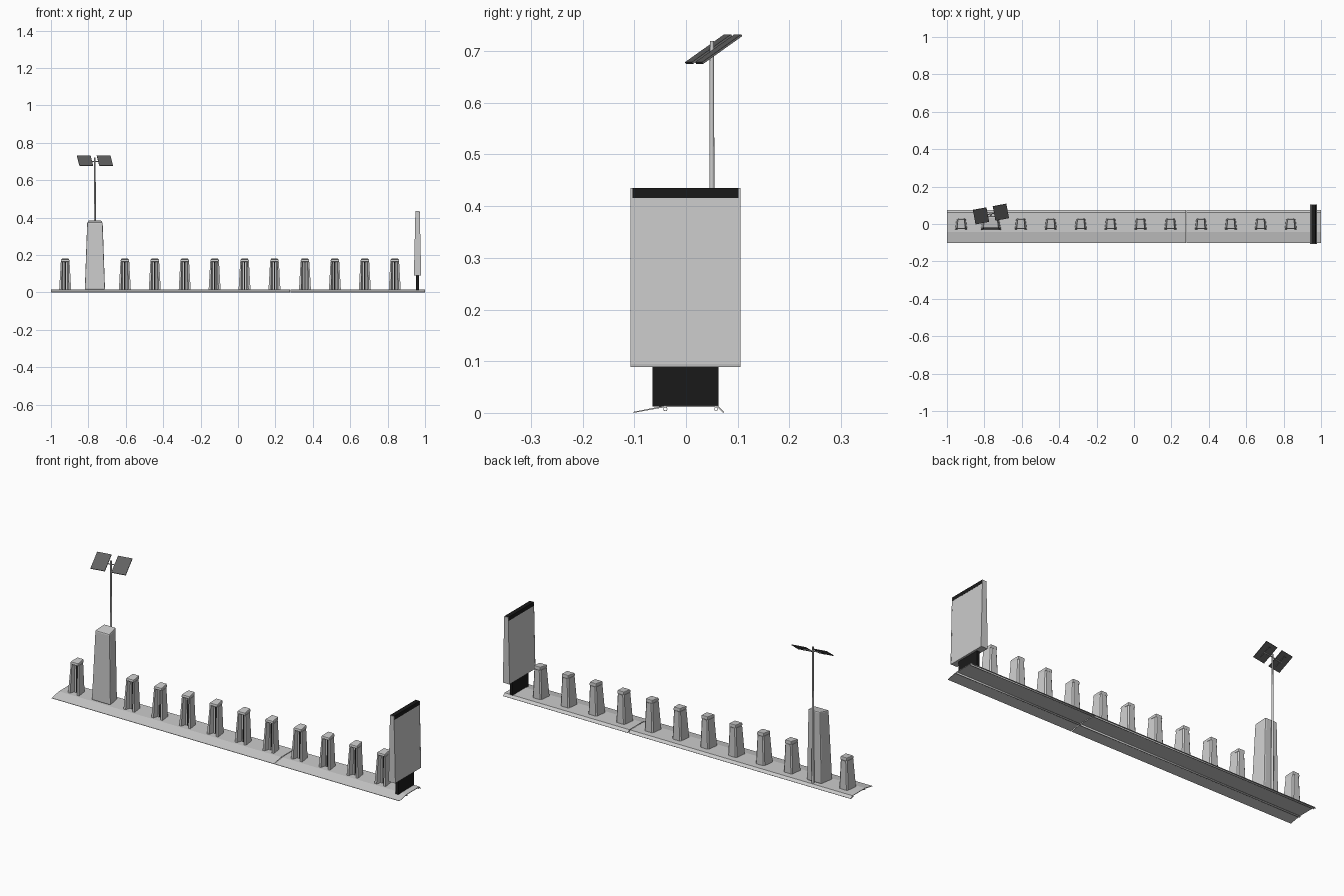
import bpy, bmesh, math
from mathutils import Vector, Matrix

if "Cube" in bpy.data.objects:
    bpy.data.objects.remove(bpy.data.objects["Cube"])


def mat(name, c):
    m = bpy.data.materials.new(name)
    m.diffuse_color = (c, c, c, 1)
    m.use_nodes = True
    m.node_tree.nodes["Principled BSDF"].inputs["Base Color"].default_value = m.diffuse_color
    return m


BLACK = mat("black", 0.01)
DARK = mat("dark_grey", 0.12)
LIGHT = mat("light_grey", 0.85)


def make(name, bm, material=None, bevel=0):
    bmesh.ops.recalc_face_normals(bm, faces=bm.faces)
    me = bpy.data.meshes.new(name)
    bm.to_mesh(me)
    bm.free()
    ob = bpy.data.objects.new(name, me)
    bpy.context.collection.objects.link(ob)
    if material:
        me.materials.append(material)
    if bevel:
        b = ob.modifiers.new("bevel", 'BEVEL')
        b.width, b.segments = bevel, 2
        b.limit_method, b.angle_limit = 'ANGLE', math.radians(40)
    return ob


def loft(name, rings, material=None, bevel=0):
    """Closed solid through rings of equal point count."""
    bm = bmesh.new()
    rs = [[bm.verts.new(p) for p in r] for r in rings]
    n = len(rs[0])
    for a, b in zip(rs, rs[1:]):
        for i in range(n):
            j = (i + 1) % n
            bm.faces.new((a[i], a[j], b[j], b[i]))
    bm.faces.new(rs[0])
    bm.faces.new(rs[-1])
    return make(name, bm, material, bevel)


def trap(cx, front, back, y0, y1, z0, z1=None):
    """Trapezoid ring: half widths at the front and back, heights at each."""
    z1 = z0 if z1 is None else z1
    return [(cx - front, y0, z0), (cx + front, y0, z0), (cx + back, y1, z1), (cx - back, y1, z1)]


def box(name, lo, hi, material=None):
    x, w = (lo[0] + hi[0]) / 2, (hi[0] - lo[0]) / 2
    return loft(name, [trap(x, w, w, lo[1], hi[1], z) for z in (lo[2], hi[2])], material)


def rod(name, p0, p1, r0, r1, sides=16, hollow=False, material=None):
    p0, p1 = Vector(p0), Vector(p1)
    d = p1 - p0
    bm = bmesh.new()
    m = Matrix.Translation((p0 + p1) / 2) @ d.to_track_quat('Z', 'Y').to_matrix().to_4x4()
    bmesh.ops.create_cone(bm, cap_ends=not hollow, segments=sides, radius1=r0, radius2=r1,
                          depth=d.length, matrix=m)
    for f in bm.faces:
        f.smooth = len(f.verts) == 4
    ob = make(name, bm, material)
    if hollow:
        ob.modifiers.new("wall", 'SOLIDIFY').thickness = 0.001
    return ob


# Ground plates: thin folded sheets in two lengths, with tubes underneath
TOP = 0.014
profile = [(-0.102, 0.002), (-0.042, TOP), (0.062, TOP), (0.074, 0.002),
           (0.072, 0.0), (0.061, TOP - 0.003), (-0.041, TOP - 0.003), (-0.102, 0.0)]
for side, xa, xb in (("left", -1, 0.278), ("right", 0.282, 1)):
    loft(side + "_ground_plate", [[(x, y, z) for y, z in profile] for x in (xa, xb)])
    for end, y in (("front", -0.04), ("back", 0.058)):
        rod(f"{side}_{end}_tube", (xa, y, 0.0075), (xb, y, 0.0075), 0.004, 0.004, 12, True)


# Bike docks: tapered shell open at the front, sloping cap, inner liner and slot
def dock(cx, i):
    def ring(z, f, b, y0, y1, wall, deep):
        return [(cx - f, y0, z), (cx - f + wall, y0, z), (cx - 0.011, deep, z),
                (cx + 0.011, deep, z), (cx + f - wall, y0, z), (cx + f, y0, z),
                (cx + b, y1 - 0.006, z), (cx + b - 0.006, y1, z),
                (cx - b + 0.006, y1, z), (cx - b, y1 - 0.006, z)]
    loft(f"dock_shell_{i}", [ring(TOP, 0.032, 0.025, -0.03, 0.03, 0.012, 0.0),
                             ring(0.163, 0.0235, 0.019, -0.02, 0.027, 0.007, 0.003)])
    loft(f"dock_cap_{i}", [trap(cx, 0.0235, 0.019, -0.026, 0.027, 0.163),
                           trap(cx, 0.022, 0.018, -0.024, 0.026, 0.176, 0.181)], bevel=0.003)
    for s, nm in ((-1, "left"), (1, "right")):
        loft(f"dock_{nm}_liner_{i}", [trap(cx + s * 0.0075, 0.0038, 0.0038, -0.007, 0.001, TOP),
                                      trap(cx + s * 0.0075, 0.0038, 0.0038, -0.004, 0.004, 0.163)], LIGHT)
    loft(f"dock_slot_{i}", [trap(cx, 0.0037, 0.0037, -0.006, 0.001, TOP),
                            trap(cx, 0.0037, 0.0037, -0.003, 0.004, 0.163)], BLACK)


dock_x = [-0.924] + [-0.605 + 0.16 * k for k in range(6)] + [0.358 + 0.16 * k for k in range(4)]
for i, x in enumerate(dock_x, 1):
    dock(x, i)

# Payment kiosk: tall tapered cabinet
KX = -0.765
loft("kiosk_cabinet", [trap(KX, 0.055, 0.042, -0.033, 0.042, TOP),
                       trap(KX, 0.042, 0.034, -0.022, 0.042, 0.375, 0.386)], bevel=0.006)

# Solar mast behind the kiosk
PY = 0.05
rod("solar_mast", (KX, PY, TOP), (KX, PY, 0.72), 0.0065, 0.004)
turn = Matrix.Translation((KX, PY + 0.004, 0.703)) @ Matrix.Rotation(math.radians(10.5), 4, 'Z')
tilt = turn @ Matrix.Rotation(math.radians(35), 4, 'X')
rod("solar_crossbar", turn @ Vector((-0.06, 0, -0.003)), turn @ Vector((0.06, 0, -0.003)), 0.0025, 0.0025, 8)
for s, nm in ((-1, "left"), (1, "right")):
    c = s * 0.054
    p = box(f"{nm}_solar_panel", (c - 0.037, -0.047, -0.001), (c + 0.037, 0.047, 0.003), DARK)
    p.data.transform(tilt)
    b = box(f"{nm}_solar_bracket", (c - 0.006, -0.03, -0.004), (c + 0.006, 0.03, -0.001), DARK)
    b.data.transform(tilt)

# Advertising panel: tapered body, black header band and black foot
AX = 0.96


def slab(y0, y1, levels):
    return [trap(AX, w, w, y0, y1, z) for z, w in levels]


box("panel_foot", (AX - 0.008, -0.065, TOP - 0.002), (AX + 0.008, 0.063, 0.092), BLACK)
loft("panel_body", slab(-0.103, 0.101, [(0.089, 0.018), (0.095, 0.019), (0.416, 0.0118)]))
loft("panel_header", slab(-0.104, 0.102, [(0.416, 0.0122), (0.4355, 0.0115)]), BLACK)
for nm, y0, y1 in (("front", -0.107, -0.103), ("back", 0.101, 0.105)):
    loft(f"panel_{nm}_edge", slab(y0, y1, [(0.089, 0.0185), (0.095, 0.0195), (0.435, 0.0115)]))
